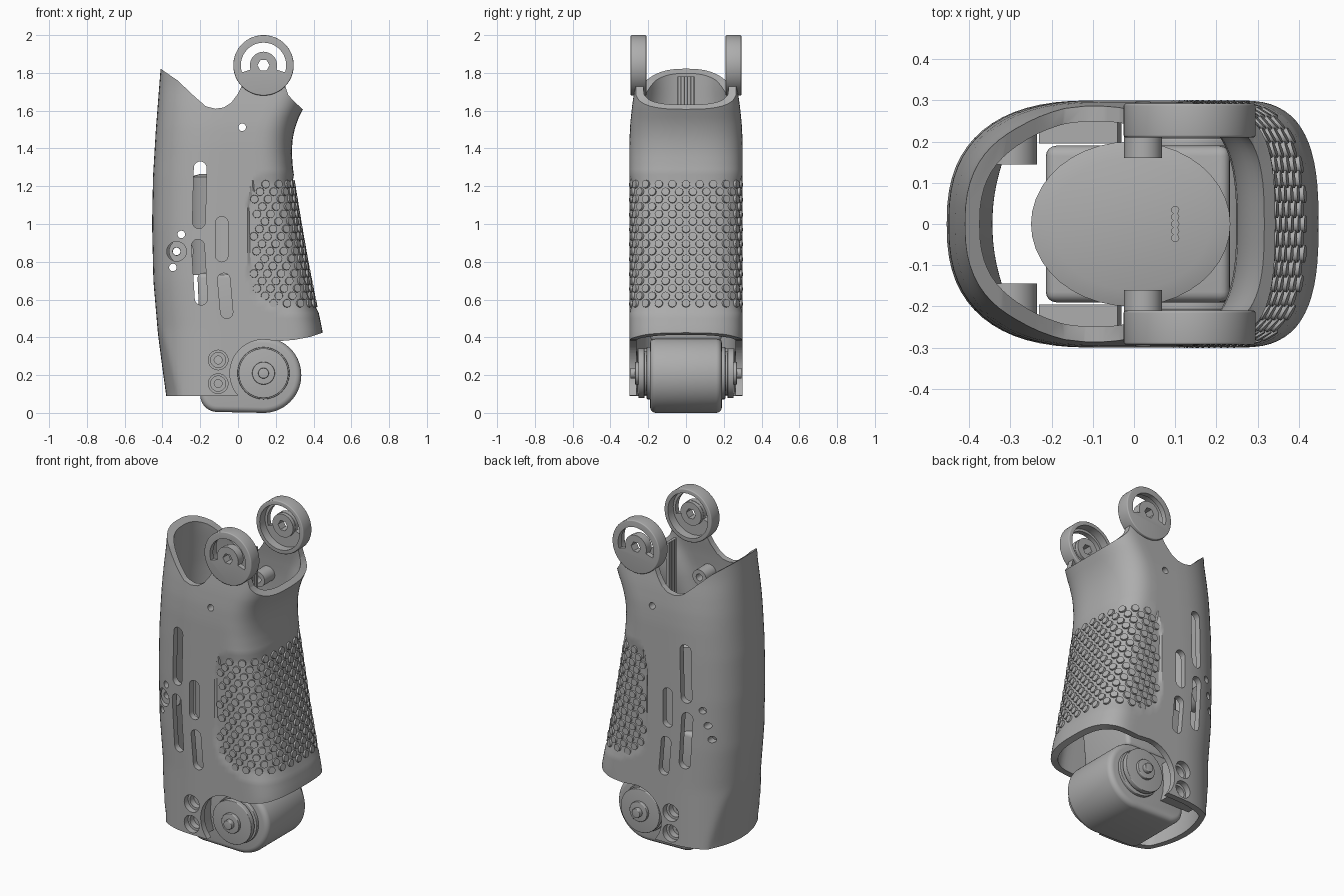
import bpy, bmesh
from math import sin, cos, radians, pi
from mathutils import Vector, Matrix

cube = bpy.data.objects.get("Cube")
if cube:
    bpy.data.objects.remove(cube, do_unlink=True)

grey = bpy.data.materials.new("plain_grey")
grey.use_nodes = True
COLOUR = (0.42, 0.42, 0.42, 1)
grey.diffuse_color = COLOUR
for node in grey.node_tree.nodes:
    if node.type == 'BSDF_PRINCIPLED':
        node.inputs["Base Color"].default_value = COLOUR


# ---------- helpers ----------
def finish(name, bm):
    bmesh.ops.recalc_face_normals(bm, faces=bm.faces)
    me = bpy.data.meshes.new(name)
    bm.to_mesh(me)
    bm.free()
    me.materials.append(grey)
    ob = bpy.data.objects.new(name, me)
    bpy.context.scene.collection.objects.link(ob)
    return ob


def activate(ob):
    for other in bpy.context.scene.objects:
        other.select_set(other == ob)
    bpy.context.view_layer.objects.active = ob


def smooth(ob, angle=32):
    activate(ob)
    bpy.ops.object.shade_smooth_by_angle(angle=radians(angle))


def prisms(name, items):
    """Extrude x-z outlines along y; items are (outline, y0, y1)."""
    bm = bmesh.new()
    for pts, y0, y1 in items:
        a = [bm.verts.new((x, y0, z)) for x, z in pts]
        b = [bm.verts.new((x, y1, z)) for x, z in pts]
        bm.faces.new(a)
        bm.faces.new(b[::-1])
        for i in range(len(a)):
            j = (i + 1) % len(a)
            bm.faces.new((a[i], b[i], b[j], a[j]))
    return finish(name, bm)


def boolean(ob, cutter, operation='DIFFERENCE'):
    cutter.hide_render = True
    mod = ob.modifiers.new("cut", 'BOOLEAN')
    mod.object, mod.operation, mod.solver = cutter, operation, 'EXACT'
    activate(ob)
    bpy.ops.object.modifier_apply(modifier=mod.name)
    bpy.data.objects.remove(cutter, do_unlink=True)


def bevel(ob, width):
    mod = ob.modifiers.new("bevel", 'BEVEL')
    mod.width, mod.segments, mod.limit_method = width, 4, 'ANGLE'
    mod.angle_limit = radians(40)
    activate(ob)
    bpy.ops.object.modifier_apply(modifier=mod.name)


def arc(cx, cz, r, a0, a1, n):
    return [(cx + r * cos(radians(a0 + (a1 - a0) * i / n)),
             cz + r * sin(radians(a0 + (a1 - a0) * i / n))) for i in range(n + 1)]


def circle(cx, cz, r, n=36):
    return arc(cx, cz, r, 0, 360, n)[:-1]


def slot(x0, z0, x1, z1, r):
    """Rounded slot from a lower to an upper end centre."""
    return arc(x1, z1, r, 0, 180, 10) + arc(x0, z0, r, 180, 360, 10)


def lerp(table, t):
    for (a, va), (b, vb) in zip(table, table[1:]):
        if t <= b:
            return va + (vb - va) * max(0, (t - a) / (b - a))
    return table[-1][1]


# ---------- grip shell ----------
LEFT = [(0.09, -.38), (.25, -.402), (.42, -.424), (.7, -.448), (1, -.455),
        (1.25, -.45), (1.5, -.435), (1.82, -.41)]
RIGHT = [(.42, .45), (.6, .413), (.8, .373), (1, .338), (1.2, .305), (1.3, .29),
         (1.38, .285), (1.45, .289), (1.51, .302), (1.56, .32), (1.61, .345), (1.7, .38)]
HALF = [(1.42, .3), (1.52, .296), (1.62, .286), (1.73, .27)]
PANEL = [(.56, .21), (.59, .14), (.64, .09), (.72, .055), (1.1, .055), (1.19, .07), (1.23, .12)]
EDGE, FLAT, ARC = .05, 8, 32


def section(z, d):
    """Cross-section loop at height z, moved inward by d."""
    xl, xr, h = lerp(LEFT, max(z, .45)), lerp(RIGHT, z), lerp(HALF, z) - d
    cl, cr = xl + .36, xr - .2
    side = [cr + (EDGE - cr) * i / FLAT for i in range(1, FLAT)]
    side += [EDGE + (cl - EDGE) * i / FLAT for i in range(FLAT)]
    pts = []
    for i in range(ARC + 1):
        t = -pi / 2 + pi * i / ARC
        pts.append((cr + (.2 - d) * abs(cos(t)) ** .72, h * abs(sin(t)) ** .72 * (1 if t > 0 else -1)))
    pts += [(x, h) for x in side]
    for i in range(ARC + 1):
        t = pi / 2 - pi * i / ARC
        x, y = cl - (.36 - d) * abs(cos(t)) ** .8, h * abs(sin(t)) ** .8 * (1 if t > 0 else -1)
        if z < .45:  # flattened lower end
            x = max(x, lerp(LEFT, z) + d + 1.1 * y * y)
        pts.append((x, y))
    return pts + [(x, -h) for x in side[::-1]]


STEP = .67 / 22
bm = bmesh.new()
outer, inner = [], []
for k in range(-20, 47):
    z = .56 + k * STEP
    in_panel = .559 < z < 1.231
    pairs = zip(section(z, 0), section(z, .01))
    outer.append([bm.verts.new((*(q if in_panel and p[0] > lerp(PANEL, z) else p), z)) for p, q in pairs])
    inner.append([bm.verts.new((*p, z)) for p in section(z, .037)])


def bridge(a, b):
    for i in range(len(a)):
        j = (i + 1) % len(a)
        bm.faces.new((a[i], a[j], b[j], b[i]))


for rows in (outer, inner):
    for a, b in zip(rows, rows[1:]):
        bridge(a, b)
bridge(outer[0], inner[0])
bridge(outer[-1], inner[-1])
shell = finish("grip_shell", bm)

# Side outline that trims the open top and bottom
trim = [(-.6, .09)] + arc(.135, .21, .178, 222, 90, 20)
trim += [(.22, .38), (.3, .387), (.38, .402), (.45, .425), (.6, .465), (.6, 1.38),
         (.34, 1.61), (.29, 1.655), (.265, 1.685), (.25, 1.73), (.2, 1.7), (.135, 1.688),
         (.07, 1.7), (.02, 1.73), (0, 1.69), (-.035, 1.643), (-.075, 1.617), (-.12, 1.61),
         (-.17, 1.623), (-.23, 1.675), (-.32, 1.76), (-.41, 1.822), (-.6, 1.93)]
boolean(shell, prisms("trim", [(trim, -.5, .5)]), 'INTERSECT')

# Slots and screw holes through both walls
SCREWS = [(-.105, .155), (-.105, .28)]
through = [slot(-.207, 1.01, -.2, 1.297, .034), slot(-.195, .605, -.212, .885, .034),
           slot(-.086, .833, -.086, 1.007, .033), slot(-.06, .533, -.075, .707, .033),
           circle(-.3, .945, .02, 20), circle(-.345, .77, .02, 20), circle(.022, 1.512, .02, 20)]
through += [circle(x, z, .052) for x, z in SCREWS]
holes = [(p, -.5, .5) for p in through]
holes += [(circle(-.325, .855, .052), -.5, 0), (circle(-.325, .855, .02, 20), .01, .5)]
boolean(shell, prisms("holes", holes))
smooth(shell)

# ---------- raised grip studs, flush with the wall around them ----------
bm = bmesh.new()
for row in range(17):
    z = .58 + row * .0394
    path = [Vector((x, y, z)) for x, y in section(z, .01)[ARC // 2:ARC + 2 * FLAT]]
    target, travelled = (row % 2) * .036, 0
    for a, b in zip(path, path[1:]):
        length = (b - a).length
        while target <= travelled + length:
            p = a.lerp(b, (target - travelled) / length)
            t = (b - a).normalized()
            if p.x > lerp(PANEL, z) + .018:
                for s in (1, -1) if target > 0 else (1,):
                    n = Vector((t.y, -t.x * s, .17 * t.y)).normalized()
                    centre = Vector((p.x, p.y * s, z)) + n * .002
                    turn = n.to_track_quat('Z', 'Y').to_matrix().to_4x4()
                    bmesh.ops.create_cone(bm, cap_ends=True, segments=12, radius1=.023, radius2=.021,
                                          depth=.016, matrix=Matrix.Translation(centre) @ turn)
            target += .072
        travelled += length
smooth(finish("grip_studs", bm))

# ---------- paired parts on both sides ----------
for s, side in ((-1, "front"), (1, "back")):
    # Pivot ring with a curved slot and a drilled hub
    cx, cz = .135, 1.84
    lug = prisms(side + "_pivot_ring", [(circle(cx, cz, .16, 64), s * .21, s * .293)])
    bevel(lug, .006)
    boolean(lug, prisms("cavity", [(circle(cx, cz, .135, 48), s * .15, s * .262)]))
    crescent = arc(cx, cz, .12, -18, 198, 32) + arc(cx, cz, .072, 198, -18, 32)
    boolean(lug, prisms("crescent", [(crescent, s * .15, s * .4)]))
    boolean(lug, prisms("bore", [(circle(cx, cz, .032, 6), s * .15, s * .4)]))
    smooth(lug)
    hub = prisms(side + "_pivot_hub", [(circle(cx, cz, .07), s * .24, s * .288)])
    boolean(hub, prisms("bore", [(circle(cx, cz, .032, 6), s * .15, s * .4)]))
    smooth(hub)

    # Drilled screw bosses inside the walls
    spots = [(-.3, -.325, .855, .065, .145, .222), (.022, .022, 1.512, .046, .16, .27)]
    for i, (bx, hx, z, r, y0, y1) in enumerate(spots):
        boss = prisms(f"{side}_boss_{i + 1}", [(circle(bx, z, r), s * y0, s * y1)])
        boolean(boss, prisms("bore", [(circle(hx, z, .021, 20), s * .1, s * .4)]))
        smooth(boss)

    # Lower mounting block with two stepped screw seats
    block = [(-.23, .1), (-.03, .1), (-.045, .16), (-.05, .22), (-.04, .34), (-.23, .34)]
    mount = prisms(side + "_screw_mount", [(block, s * .195, s * .258)])
    boolean(mount, prisms("seats", [(circle(x, z, .04), s * .22, s * .4) for x, z in SCREWS]))
    boolean(mount, prisms("bores", [(circle(x, z, .021, 20), s * .1, s * .4) for x, z in SCREWS]))
    smooth(mount)

    # Stepped roller end
    steps = [(.138, .18, .208), (.115, .2, .222), (.132, .22, .252), (.06, .25, .27), (.028, .265, .295)]
    for i, (r, y0, y1) in enumerate(steps):
        cap = prisms(f"{side}_roller_cap_{i + 1}", [(circle(.135, .21, r, 48), s * y0, s * y1)])
        bevel(cap, .004)
        smooth(cap)

# ---------- inner parts ----------
body = arc(.135, .2, .2, -90, 90, 40) + [(-.2, .4)] + arc(-.11, .095, .09, 180, 270, 10)
housing = prisms("roller_housing", [(body, -.19, .19)])
bevel(housing, .03)
smooth(housing)

core = prisms("inner_block", [([(-.2, .38), (.2, .38), (.235, .74), (-.215, .74)], -.19, .19)])
bevel(core, .025)
smooth(core)

# Oval inner cylinder with a chamfered top
bm = bmesh.new()
for r1, r2, length, height in ((.2, .2, .52, .99), (.2, .16, .015, 1.2575)):
    bmesh.ops.create_cone(bm, cap_ends=True, segments=40, radius1=r1, radius2=r2, depth=length,
                          matrix=Matrix.Translation((-.008, 0, height)) @ Matrix.Diagonal((1.21, 1, 1, 1)))
smooth(finish("inner_cylinder", bm))

bm = bmesh.new()
for i in range(-2, 3):
    bmesh.ops.create_cone(bm, cap_ends=True, segments=12, radius1=.01, radius2=.01, depth=.54,
                          matrix=Matrix.Translation((.1, i * .017, 1.51)))
smooth(finish("contact_pins", bm))
